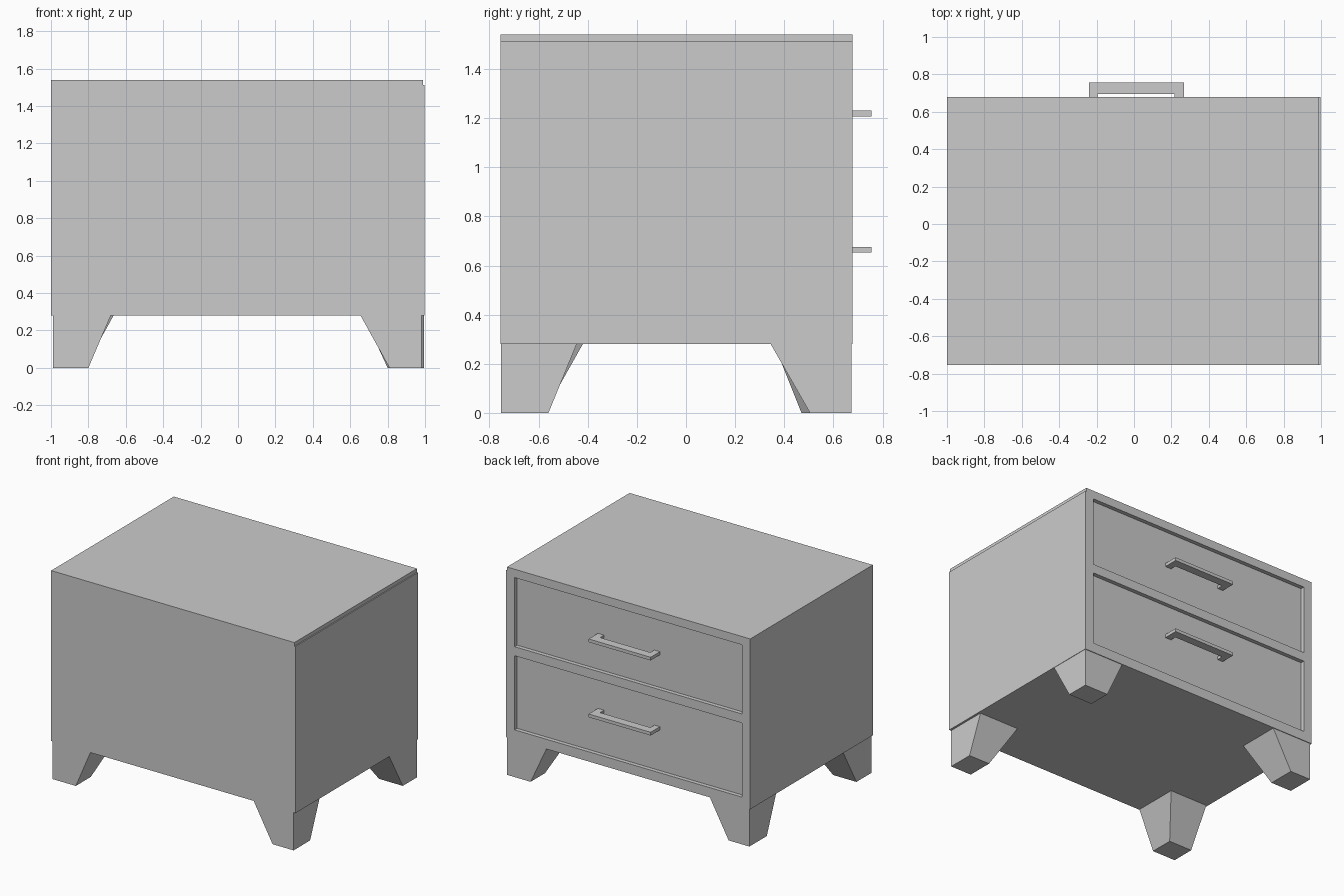
import bpy, bmesh

if "Cube" in bpy.data.objects:
    bpy.data.objects.remove(bpy.data.objects["Cube"])


def make_object(name, verts, faces):
    mesh = bpy.data.meshes.new(name)
    mesh.from_pydata(verts, [], faces)
    bm = bmesh.new()
    bm.from_mesh(mesh)
    bmesh.ops.recalc_face_normals(bm, faces=bm.faces)
    bm.to_mesh(mesh)
    bm.free()
    obj = bpy.data.objects.new(name, mesh)
    bpy.context.collection.objects.link(obj)
    return obj


def loft(name, lower, upper, z0, z1):
    """Solid between two matching horizontal outlines."""
    n = len(lower)
    verts = [(x, y, z0) for x, y in lower] + [(x, y, z1) for x, y in upper]
    faces = [tuple(range(n)), tuple(range(n, 2 * n))]
    faces += [(i, (i + 1) % n, n + (i + 1) % n, n + i) for i in range(n)]
    return make_object(name, verts, faces)


def rect(x0, x1, y0, y1):
    return [(x0, y0), (x1, y0), (x1, y1), (x0, y1)]


def box(name, x0, x1, y0, y1, z0, z1):
    r = rect(x0, x1, y0, y1)
    return loft(name, r, r, z0, z1)


BACK, FACE, PANEL = -0.755, 0.678, 0.648

# Cabinet body with the two recessed drawer fronts cut in
body = box("cabinet_body", -1.0, 0.99, BACK, FACE, 0.28, 1.54)
for label, z0, z1 in (("upper", 0.967, 1.478), ("lower", 0.352, 0.90)):
    cutter = box(label + "_drawer_cutter", -0.932, 0.928, PANEL, 0.9, z0, z1)
    cutter.hide_render = True
    cutter.hide_set(True)
    mod = body.modifiers.new(label + "_drawer_recess", "BOOLEAN")
    mod.operation = "DIFFERENCE"
    mod.solver = "EXACT"
    mod.object = cutter

# Thin side panel, stopping just below the top
box("side_panel", 0.99, 0.998, BACK, FACE, 0.28, 1.513)

# Flat U-shaped drawer pulls
pull = [(-0.24, PANEL), (-0.195, PANEL), (-0.195, 0.694), (0.217, 0.694),
        (0.217, PANEL), (0.267, PANEL), (0.267, 0.756), (-0.24, 0.756)]
for label, z in (("upper", 1.219), ("lower", 0.664)):
    loft(label + "_handle", pull, pull, z - 0.012, z + 0.012)

# Tapered legs: outer corner, then inner x and y at the top and at the foot
legs = {
    "front_left_leg": (-0.99, -0.753, -0.68, -0.42, -0.80, -0.578),
    "front_right_leg": (0.982, -0.753, 0.655, -0.445, 0.81, -0.56),
    "back_right_leg": (0.995, 0.673, 0.67, 0.345, 0.80, 0.505),
    "back_left_leg": (-0.99, 0.673, -0.665, 0.358, -0.82, 0.47),
}
for name, (ox, oy, tx, ty, bx, by) in legs.items():
    loft(name, rect(ox, bx, oy, by), rect(ox, tx, oy, ty), 0.0, 0.28)
